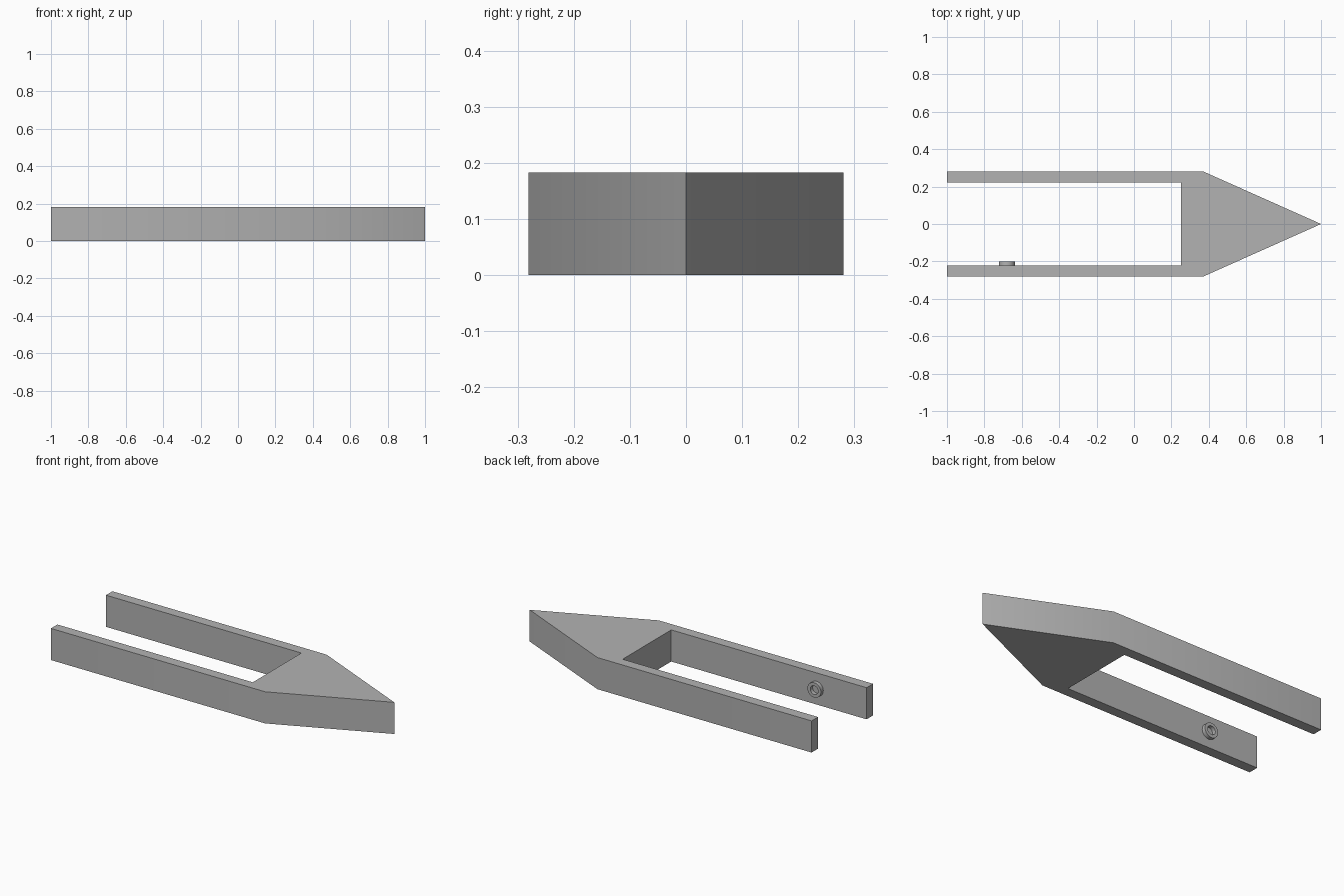
import bpy, bmesh, math
from mathutils import Matrix

cube = bpy.data.objects.get("Cube")
if cube:
    bpy.data.objects.remove(cube, do_unlink=True)

HEIGHT = 0.183
grey = bpy.data.materials.new("plain_grey")
grey.use_nodes = True
colour = (0.45, 0.45, 0.45, 1)
grey.diffuse_color = colour
grey.node_tree.nodes["Principled BSDF"].inputs["Base Color"].default_value = colour


def add_object(name, bm):
    bmesh.ops.recalc_face_normals(bm, faces=bm.faces)
    mesh = bpy.data.meshes.new(name)
    bm.to_mesh(mesh)
    bm.free()
    mesh.materials.append(grey)
    obj = bpy.data.objects.new(name, mesh)
    bpy.context.collection.objects.link(obj)
    bpy.ops.object.select_all(action="DESELECT")
    obj.select_set(True)
    bpy.context.view_layer.objects.active = obj
    bpy.ops.object.shade_smooth_by_angle(angle=math.radians(30))
    return obj


# Forked body: half outline mirrored, then extruded upward
half = [(1, 0), (0.37, 0.281), (-1, 0.281), (-1, 0.222), (0.25, 0.222)]
outline = half + [(x, -y) for x, y in reversed(half[1:])]
bm = bmesh.new()
base = bm.faces.new([bm.verts.new((x, y, 0)) for x, y in outline])
top = bmesh.ops.extrude_face_region(bm, geom=[base])["geom"]
bmesh.ops.translate(bm, vec=(0, 0, HEIGHT),
                    verts=[v for v in top if isinstance(v, bmesh.types.BMVert)])
add_object("forked_body", bm)

# Round collar on the inner face of the right prong: a lathed ring section
section = [(0.043, 0), (0.043, 0.022), (0.025, 0.022), (0.025, 0)]
bm = bmesh.new()
verts = [bm.verts.new((r, 0, h)) for r, h in section]
edges = [bm.edges.new((verts[i], verts[(i + 1) % 4])) for i in range(4)]
bmesh.ops.spin(bm, geom=verts + edges, cent=(0, 0, 0), axis=(0, 0, 1),
               angle=math.tau, steps=32, use_merge=True)
bmesh.ops.remove_doubles(bm, verts=bm.verts, dist=0.0001)
bm.transform(Matrix.Translation((-0.68, -0.222, HEIGHT / 2))
             @ Matrix.Rotation(-math.pi / 2, 4, "X"))
add_object("round_collar", bm)
